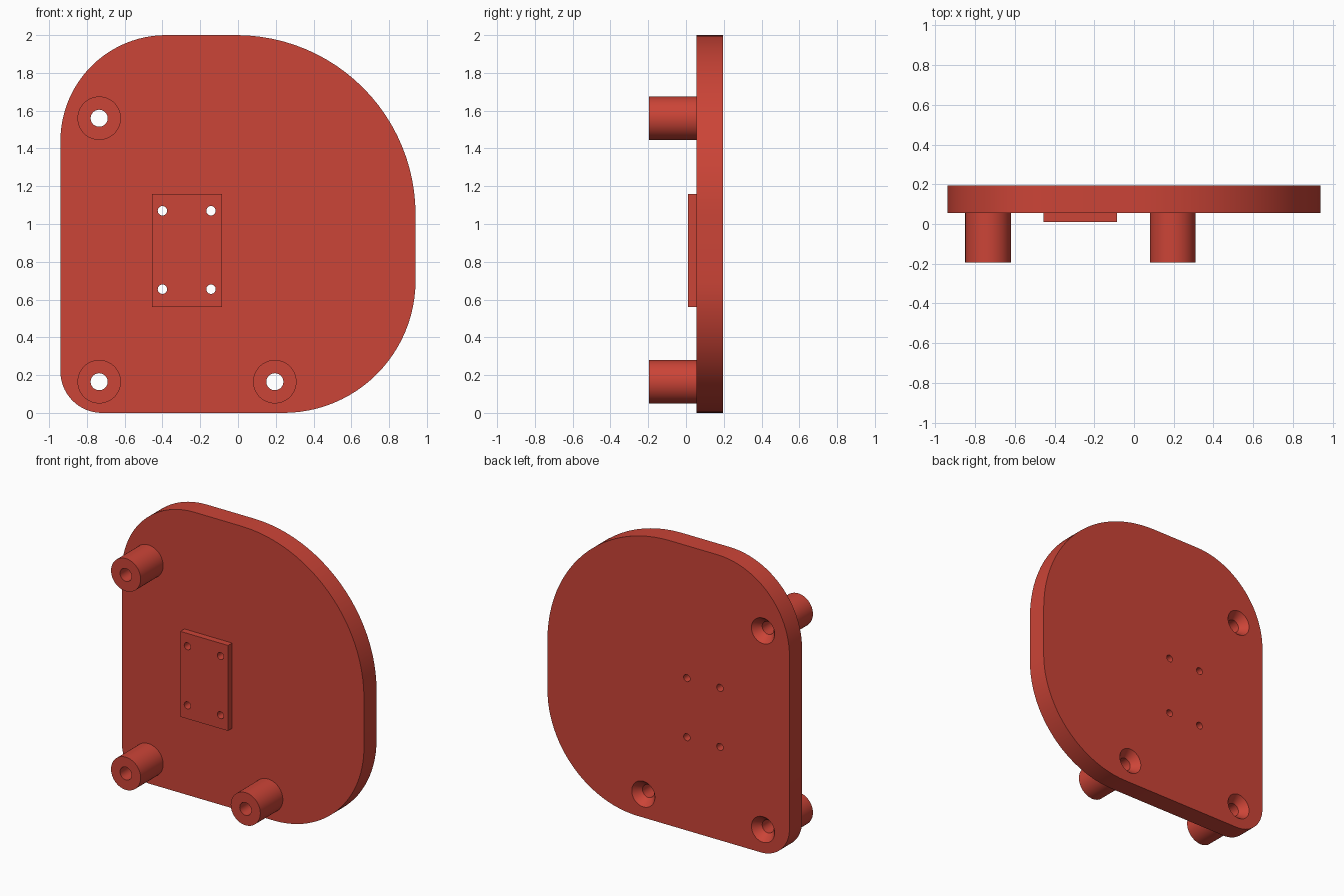
import bpy, bmesh, math
from mathutils import Vector

if "Cube" in bpy.data.objects:
    bpy.data.objects.remove(bpy.data.objects["Cube"])

FRONT, BACK = 0.055, 0.195      # plate faces along y
BOSS_FRONT, PAD_FRONT = -0.195, 0.01
BOSSES = [(-0.735, 1.56), (-0.735, 0.165), (0.195, 0.165)]
PINS = [(x, z) for x in (-0.4, -0.143) for z in (0.655, 1.07)]

red = bpy.data.materials.new("red plastic")
red.diffuse_color = (0.60, 0.058, 0.038, 1)
red.use_nodes = True
red.node_tree.nodes["Principled BSDF"].inputs["Base Color"].default_value = red.diffuse_color


def make(name, bm):
    bmesh.ops.recalc_face_normals(bm, faces=bm.faces)
    me = bpy.data.meshes.new(name)
    bm.to_mesh(me)
    bm.free()
    me.materials.append(red)
    ob = bpy.data.objects.new(name, me)
    bpy.context.collection.objects.link(ob)
    return ob


def prism(name, outline, y0, y1):
    """Extrude an (x, z) outline along y."""
    bm = bmesh.new()
    face = bm.faces.new([bm.verts.new((x, y0, z)) for x, z in outline])
    ext = bmesh.ops.extrude_face_region(bm, geom=[face])
    verts = [v for v in ext["geom"] if isinstance(v, bmesh.types.BMVert)]
    bmesh.ops.translate(bm, verts=verts, vec=Vector((0, y1 - y0, 0)))
    return make(name, bm)


def lathe(name, centre, profile, n=48):
    """Closed solid of revolution about y from (radius, y) pairs."""
    bm = bmesh.new()
    rings = [[bm.verts.new((centre[0] + r * math.cos(2 * math.pi * i / n), y,
                            centre[1] + r * math.sin(2 * math.pi * i / n)))
              for i in range(n)] for r, y in profile]
    for a, b in zip(rings, rings[1:]):
        for i in range(n):
            j = (i + 1) % n
            bm.faces.new((a[i], a[j], b[j], b[i]))
    bm.faces.new(rings[0])
    bm.faces.new(rings[-1])
    return make(name, bm)


def corner(cx, cz, r, start, n=24):
    """Quarter arc of a rounded corner."""
    return [(cx + r * math.cos(math.radians(start + 90 * i / n)),
             cz + r * math.sin(math.radians(start + 90 * i / n)))
            for i in range(n + 1)]


# Plate with four different corner radii
outline = []
for sx, sz, r, start in ((1, 1, 0.95, 0), (-1, 1, 0.56, 90),
                         (-1, -1, 0.22, 180), (1, -1, 0.70, 270)):
    outline += corner(sx * (0.94 - r), 1 + sz * (1 - r), r, start)
plate = prism("mounting_plate", outline, FRONT, BACK)

# Raised pad and standoff bosses, sunk a little into the plate
added = [prism("raised_pad", [(-0.455, 0.56), (-0.085, 0.56), (-0.085, 1.16), (-0.455, 1.16)],
               PAD_FRONT, FRONT + 0.03)]
added += [lathe("standoff_boss", c, [(0.115, BOSS_FRONT), (0.115, FRONT + 0.03)])
          for c in BOSSES]

# Countersunk screw holes and small pin holes
cutters = [lathe("screw_hole", c, [(0.045, -0.3), (0.045, BACK - 0.055),
                                   (0.09, BACK), (0.09, BACK + 0.05)]) for c in BOSSES]
cutters += [lathe("pin_hole", c, [(0.025, -0.3), (0.025, 0.3)], 24) for c in PINS]

bpy.context.view_layer.objects.active = plate
plate.select_set(True)
for op, parts in (("UNION", added), ("DIFFERENCE", cutters)):
    for part in parts:
        mod = plate.modifiers.new(part.name, "BOOLEAN")
        mod.operation, mod.solver, mod.object = op, "EXACT", part
        bpy.ops.object.modifier_apply(modifier=mod.name)
        bpy.data.objects.remove(part)

bpy.ops.object.shade_smooth_by_angle(angle=math.radians(30))
